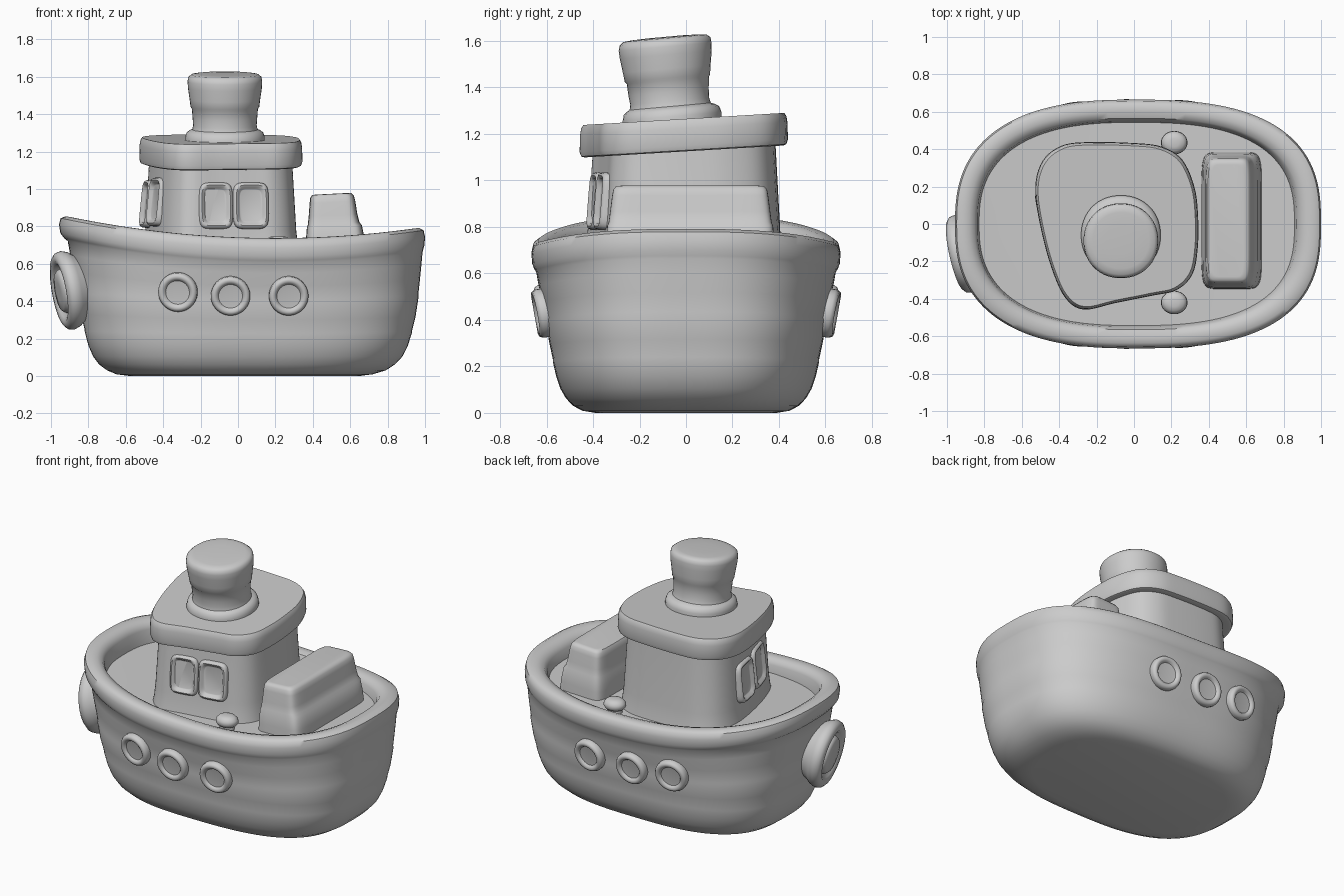
import bpy, bmesh, math
from mathutils import Vector, Matrix


def sheer(x):
    return 0.094 * (x - 0.2) ** 2


def power(v, n):
    return math.copysign(abs(v) ** (2 / n), v)


def oval(rx, ry, n, z=0, cx=0, cy=0, tilt=(0, 0), count=48):
    """Superellipse ring: n=2 is round, larger n is boxier."""
    pts = []
    for i in range(count):
        a = math.tau * (i + .5) / count
        x, y = rx * power(math.cos(a), n), ry * power(math.sin(a), n)
        pts.append(Vector((cx + x, cy + y, z + tilt[0] * x + tilt[1] * y)))
    return pts


def loft(name, rings, matrix=Matrix(), angle=45):
    """Skin a stack of rings and cap both ends."""
    bm = bmesh.new()
    rows = [[bm.verts.new(matrix @ p) for p in r] for r in rings]
    n = len(rows[0])
    for a, b in zip(rows, rows[1:]):
        for i in range(n):
            j = (i + 1) % n
            bm.faces.new((a[i], a[j], b[j], b[i]))
    bm.faces.new(rows[0][::-1])
    bm.faces.new(rows[-1])
    bmesh.ops.recalc_face_normals(bm, faces=bm.faces[:])
    mesh = bpy.data.meshes.new(name)
    bm.to_mesh(mesh)
    bm.free()
    ob = bpy.data.objects.new(name, mesh)
    bpy.context.collection.objects.link(ob)
    bpy.ops.object.select_all(action='DESELECT')
    ob.select_set(True)
    bpy.context.view_layer.objects.active = ob
    bpy.ops.object.shade_smooth_by_angle(angle=math.radians(angle))
    return ob


def facing(pos, normal):
    q = Vector(normal).to_track_quat('Z', 'Y')
    return Matrix.Translation(pos) @ q.to_matrix().to_4x4()


# Hull: keel, planked side, rolled rim and sunken deck
def hull_ring(left, right, width, z, s):
    pts = []
    low = .2 * min(1, max(0, (.65 - z) / .3))  # boxier below the rim
    for i in range(128):
        a = math.tau * i / 128
        c, sn = math.cos(a), math.sin(a)
        n = (2.7 if c > 0 else 2.55) + low
        x = (right if c > 0 else left) * power(c, n)
        pts.append(Vector((x, width * power(sn, n), z + s * sheer(x))))
    return pts


hull = [
    (.58, .65, .39, 0, 0), (.65, .72, .445, .009, 0), (.7, .79, .485, .03, 0),
    (.743, .84, .516, .062, 0), (.775, .88, .541, .105, 0),
    (.8, .907, .558, .155, .08), (.82, .93, .573, .22, .2),
    (.82, .93, .573, .23, .2), (.842, .949, .588, .3, .3),
    (.862, .965, .605, .395, .45), (.861, .964, .604, .41, .45),
    (.879, .973, .619, .48, .65), (.897, .981, .635, .55, .85),
    (.91, .987, .645, .605, 1), (.93, .99, .653, .617, 1),
    (.95, .997, .662, .64, 1), (.957, 1.0, .665, .685, 1),
    (.948, .992, .657, .72, 1), (.92, .968, .636, .736, 1),
    (.88, .925, .597, .737, 1), (.852, .89, .565, .727, 1),
    (.838, .87, .551, .7, 1), (.828, .858, .543, .66, .5),
    (.4, .42, .27, .66, .5)]
loft("hull", [hull_ring(*r) for r in hull])

# Portholes on both sides
PORT = [(.1, -.06), (.105, 0), (.105, .02), (.097, .034), (.084, .038),
        (.072, .032), (.064, .022), (.04, .02)]
for side in (-1, 1):
    for x, z, nx in ((-.32, .45, -.14), (-.04, .43, 0), (.27, .43, .08)):
        r, n = (.87, 2.7) if x < 0 else (.965, 2.8)
        y = side * .615 * (1 - (abs(x) / r) ** n) ** (1 / n)
        loft("porthole", [oval(a, a, 2, d) for a, d in PORT],
             facing((x, y, z), (nx, side, -.18)))

# Large round fender on the bow
FENDER = [(.15, -.1), (.18, -.02), (.202, .01), (.213, .04), (.207, .068),
          (.188, .084), (.165, .086), (.145, .076), (.132, .06),
          (.12, .058), (.114, .075), (.1, .088), (.05, .09)]
loft("bow_fender", [oval(a, a, 2, d) for a, d in FENDER],
     facing((-.873, -.15, .465), (-.95, -.22, -.17)))

# Cabin and roof share one lopsided outline
OUTLINE = [(-.53, .2), (-.49, .34), (-.39, .42), (-.25, .44), (0, .435),
           (.15, .415), (.26, .345), (.325, .2), (.345, .04), (.343, -.13),
           (.315, -.27), (.23, -.355), (.1, -.385), (-.1, -.425), (-.27, -.46),
           (-.37, -.395), (-.445, -.23), (-.505, 0)]


def outline_ring(scale, z, tilt):
    p = [Vector(q) for q in OUTLINE]
    pts, n = [], len(p)
    for i in range(n):
        a, b, c, d = p[i - 1], p[i], p[(i + 1) % n], p[(i + 2) % n]
        for k in range(5):
            t = k / 5
            v = .5 * (2 * b + (c - a) * t + (2 * a - 5 * b + 4 * c - d) * t * t
                      + (3 * b - a - 3 * c + d) * t ** 3)
            x, y = -.1 + (v.x + .1) * scale, v.y * scale
            pts.append(Vector((x, y, z + tilt * y)))
    return pts


loft("cabin", [outline_ring(*r) for r in
               ((.97, .63, 0), (.94, .7, 0), (.92, .78, 0), (.87, 1.16, .06))])
loft("roof", [outline_ring(*r, .06) for r in
              ((.84, 1.14), (.95, 1.125), (.98, 1.13), (.995, 1.15),
               (.99, 1.225), (.98, 1.25), (.96, 1.265), (.925, 1.265))])

# Paired cabin windows on the front and the bow side
FRAME = [(0, -.05), (0, .008), (.006, .02), (.015, .024), (.026, .018),
         (.034, .006), (.038, .004)]


def window(pos, normal, width, height):
    loft("window", [oval(width - i, height - i, 5, d) for i, d in FRAME],
         facing(pos, normal))


window((-.12, -.385, .91), (.17, -.98, .08), .092, .124)
window((.068, -.355, .91), (.17, -.98, .08), .096, .124)
window((-.482, .075, .92), (-.98, -.18, .1), .1, .128)
window((-.434, -.125, .93), (-.95, -.3, .1), .105, .13)

# Funnel with a flared foot and a wider cap
FUNNEL = [(.213, 1.24, -.06), (.213, 1.275, -.06), (.206, 1.3, -.062),
          (.19, 1.312, -.065), (.175, 1.318, -.068), (.17, 1.34, -.07),
          (.173, 1.38, -.075), (.177, 1.43, -.078), (.184, 1.44, -.08),
          (.189, 1.48, -.083), (.198, 1.54, -.087), (.2, 1.575, -.09),
          (.196, 1.598, -.09), (.18, 1.611, -.09), (.15, 1.615, -.088),
          (.08, 1.618, -.085)]
loft("funnel", [oval(r, r, 2.1, z, -.07, cy, (0, .09)) for r, z, cy in FUNNEL])

# Stepped deck locker at the stern
LOCKER = [(.162, .366, .65, .522), (.158, .363, .72, .52), (.147, .357, .8, .515),
          (.138, .351, .815, .511), (.13, .345, .86, .508), (.122, .336, .93, .505),
          (.117, .331, .957, .503), (.105, .319, .972, .501), (.085, .3, .974, .5)]
loft("deck_locker", [oval(a, b, 8, z, cx, .018, (.05, 0), 64)
                     for a, b, z, cx in LOCKER])

# Mushroom bollards beside the cabin
BOLLARD = [(.05, .63), (.045, .68), (.06, .688), (.071, .705), (.068, .725),
           (.05, .742), (.025, .748)]
for y in (-.42, .435):
    loft("bollard", [oval(r, r * .88, 2, z, .215, y) for r, z in BOLLARD])
